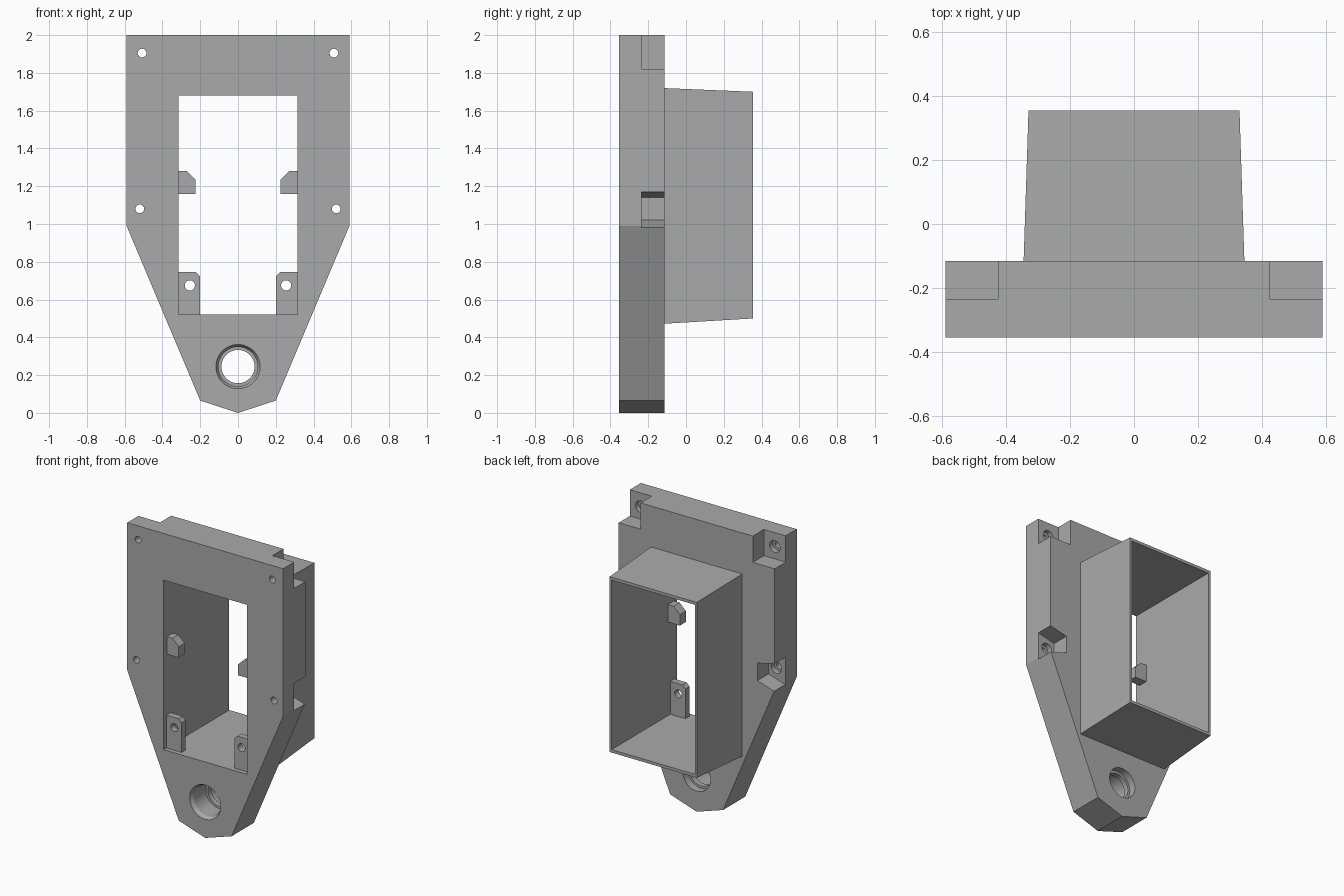
import bpy, bmesh, math

if "Cube" in bpy.data.objects:
    bpy.data.objects.remove(bpy.data.objects["Cube"], do_unlink=True)

grey = bpy.data.materials.new("plain_grey")
grey.use_nodes = True
COLOUR = (0.4, 0.4, 0.4, 1)
grey.diffuse_color = COLOUR
grey.node_tree.nodes["Principled BSDF"].inputs["Base Color"].default_value = COLOUR


def loft(name, sections):
    """Solid through (y, [(x, z), ...]) sections with equal point counts."""
    bm = bmesh.new()
    rings = [[bm.verts.new((x, y, z)) for x, z in pts] for y, pts in sections]
    bm.faces.new(rings[0])
    bm.faces.new(rings[-1])
    n = len(rings[0])
    for a, b in zip(rings, rings[1:]):
        for i in range(n):
            j = (i + 1) % n
            bm.faces.new((a[i], a[j], b[j], b[i]))
    bmesh.ops.recalc_face_normals(bm, faces=bm.faces)
    mesh = bpy.data.meshes.new(name)
    bm.to_mesh(mesh)
    bm.free()
    mesh.materials.append(grey)
    ob = bpy.data.objects.new(name, mesh)
    bpy.context.collection.objects.link(ob)
    return ob


def prism(name, pts, y0, y1):
    return loft(name, [(y0, pts), (y1, pts)])


def rect(x0, x1, z0, z1):
    return [(x0, z0), (x1, z0), (x1, z1), (x0, z1)]


def circle(x, z, r, n=32):
    return [(x + r * math.cos(math.tau * i / n), z + r * math.sin(math.tau * i / n))
            for i in range(n)]


def bore(x, z, profile, n=32):
    """Round cutter along y from (radius, y) pairs."""
    return loft("bore", [(y, circle(x, z, r, n)) for r, y in profile])


def combine(ob, tool, operation="DIFFERENCE"):
    mod = ob.modifiers.new("combine", "BOOLEAN")
    mod.operation = operation
    mod.solver = "EXACT"
    mod.object = tool
    bpy.context.view_layer.objects.active = ob
    bpy.ops.object.modifier_apply(modifier=mod.name)
    bpy.data.objects.remove(tool, do_unlink=True)


def mirrored(pts, s):
    return [(s * x, z) for x, z in pts]


FRONT, STEP, BACK, END = -0.355, -0.235, -0.115, 0.355

# Tapered front plate
half = [(0.59, 2), (0.59, 0.99), (0.2, 0.065)]
outline = half + [(0, 0)] + mirrored(half, -1)[::-1]
frame = prism("mounting_frame", outline, FRONT, BACK)

# Drafted rear housing, rooted inside the plate
housing = loft("housing", [(-0.2, rect(-0.348, 0.348, 0.467, 1.723)),
                           (END, rect(-0.33, 0.33, 0.5, 1.7))])
combine(frame, housing, "UNION")
combine(frame, prism("opening", rect(-0.315, 0.315, 0.52, 1.68), -0.5, 0.5))

# Rear screw pockets and countersunk screw holes
top_pocket = rect(0.425, 0.7, 1.82, 2.1)
side_pocket = [(0.46, 1.02), (0.46, 1.14), (0.59, 1.17), (0.7, 1.195),
               (0.7, 0.946), (0.59, 0.98)]
for s in (-1, 1):
    for pts in (top_pocket, side_pocket):
        combine(frame, prism("pocket", mirrored(pts, s), STEP, 0))
    for x, z in ((0.508, 1.905), (0.52, 1.08)):
        combine(frame, bore(s * x, z, [(0.023, -0.5), (0.023, -0.27),
                                       (0.04, -0.27), (0.04, -0.2)], 24))

# Stepped pivot bore at the tip
combine(frame, bore(0, 0.245, [(0.125, -0.37), (0.104, -0.33), (0.104, -0.2),
                               (0.088, -0.2), (0.088, -0.165), (0.104, -0.165),
                               (0.104, 0)], 48))

# Clips and drilled tabs inside the opening
clip = [(0.32, 1.16), (0.32, 1.28), (0.272, 1.28), (0.225, 1.235), (0.225, 1.16)]
tab = [(0.32, 0.515), (0.32, 0.745), (0.222, 0.745), (0.2, 0.723), (0.2, 0.515)]
for s, side in ((-1, "right"), (1, "left")):
    prism(side + "_clip", mirrored(clip, s), -0.32, -0.255)
    lug = prism(side + "_screw_tab", mirrored(tab, s), -0.325, -0.28)
    combine(lug, bore(s * 0.255, 0.675, [(0.027, -0.4), (0.027, -0.2)], 24))

# Smooth only the round bores
for ob in bpy.context.view_layer.objects:
    ob.select_set(False)
frame.select_set(True)
bpy.context.view_layer.objects.active = frame
bpy.ops.object.shade_smooth_by_angle(angle=math.radians(20))
